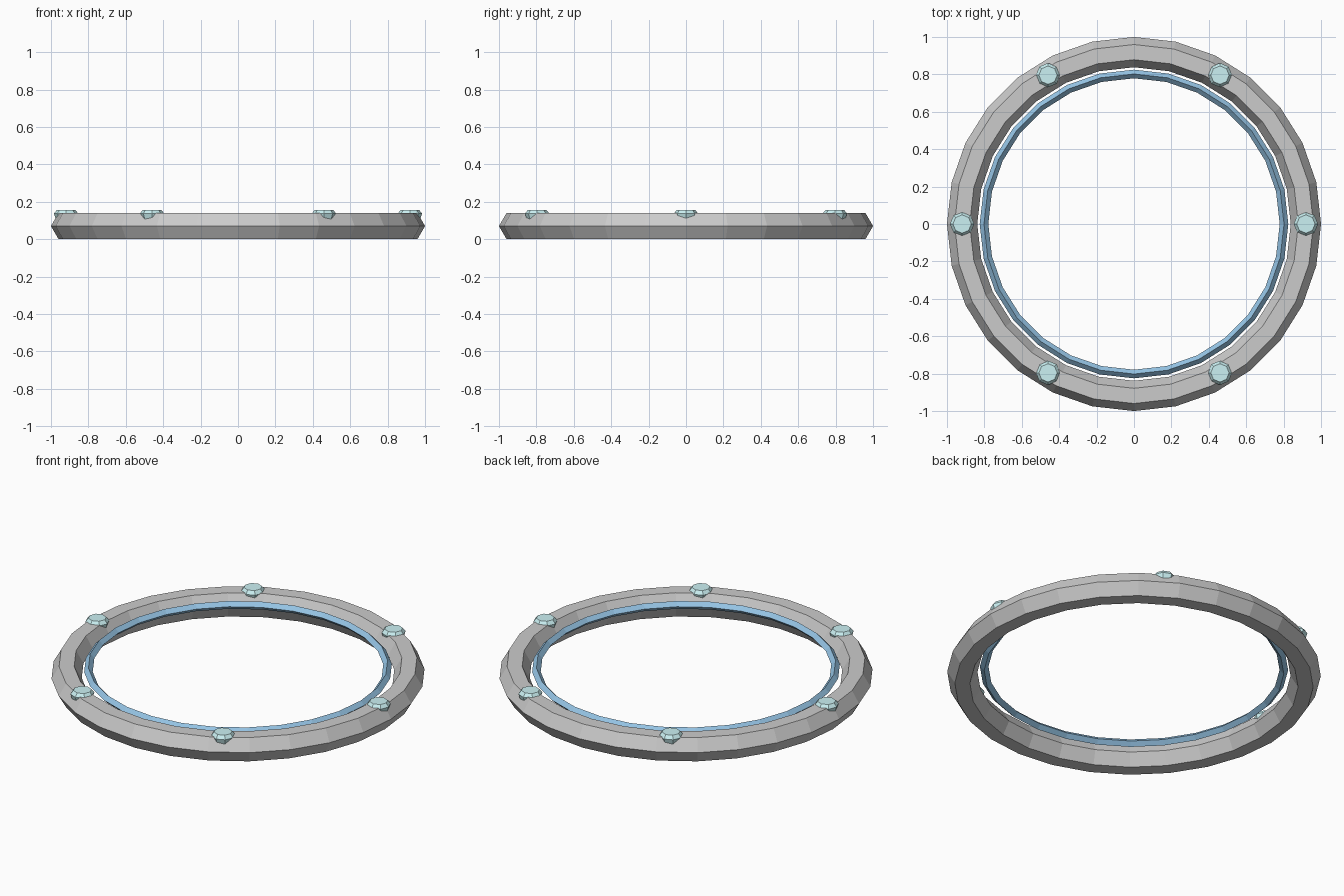
import bpy, bmesh
from math import cos, sin, pi

if "Cube" in bpy.data.objects:
    bpy.data.objects.remove(bpy.data.objects["Cube"])

SEGMENTS = 28


def material(name, color):
    mat = bpy.data.materials.new(name)
    mat.diffuse_color = color
    mat.use_nodes = True
    mat.node_tree.nodes["Principled BSDF"].inputs["Base Color"].default_value = mat.diffuse_color
    return mat


def ring(name, major, minor, sides, z, mat=None):
    bpy.ops.mesh.primitive_torus_add(
        location=(0, 0, z), major_segments=SEGMENTS, minor_segments=sides,
        major_radius=major, minor_radius=minor)
    obj = bpy.context.object
    obj.name = name
    bpy.ops.object.shade_flat()
    if mat:
        obj.data.materials.append(mat)
    return obj


def gem_mesh(mat):
    # stacked octagons: base, girdle, table
    bm = bmesh.new()
    loops = []
    for r, z in ((0.05, 0.09), (0.065, 0.137), (0.049, 0.157)):
        loops.append([bm.verts.new((r * cos(i * pi / 4), r * sin(i * pi / 4), z))
                      for i in range(8)])
    for low, high in zip(loops, loops[1:]):
        for i in range(8):
            j = (i + 1) % 8
            bm.faces.new((low[i], low[j], high[j], high[i]))
    bm.faces.new(loops[0][::-1])
    bm.faces.new(loops[-1])
    mesh = bpy.data.meshes.new("gem")
    bm.to_mesh(mesh)
    bm.free()
    mesh.materials.append(mat)
    return mesh


blue = material("blue", (0.3, 0.55, 0.78, 1))
aqua = material("aqua", (0.6, 0.88, 0.9, 1))

# Hexagonal-section main band
ring("outer_band", 0.919, 0.081, 6, 0.07)

# Thin diamond-section inner band, set near the top
ring("inner_band", 0.802, 0.023, 4, 0.104, blue)

# Six gems spaced around the band
mesh = gem_mesh(aqua)
for i in range(6):
    a = i * pi / 3
    gem = bpy.data.objects.new(f"gem_{i + 1}", mesh)
    gem.location = (0.919 * cos(a), 0.919 * sin(a), 0)
    bpy.context.collection.objects.link(gem)
